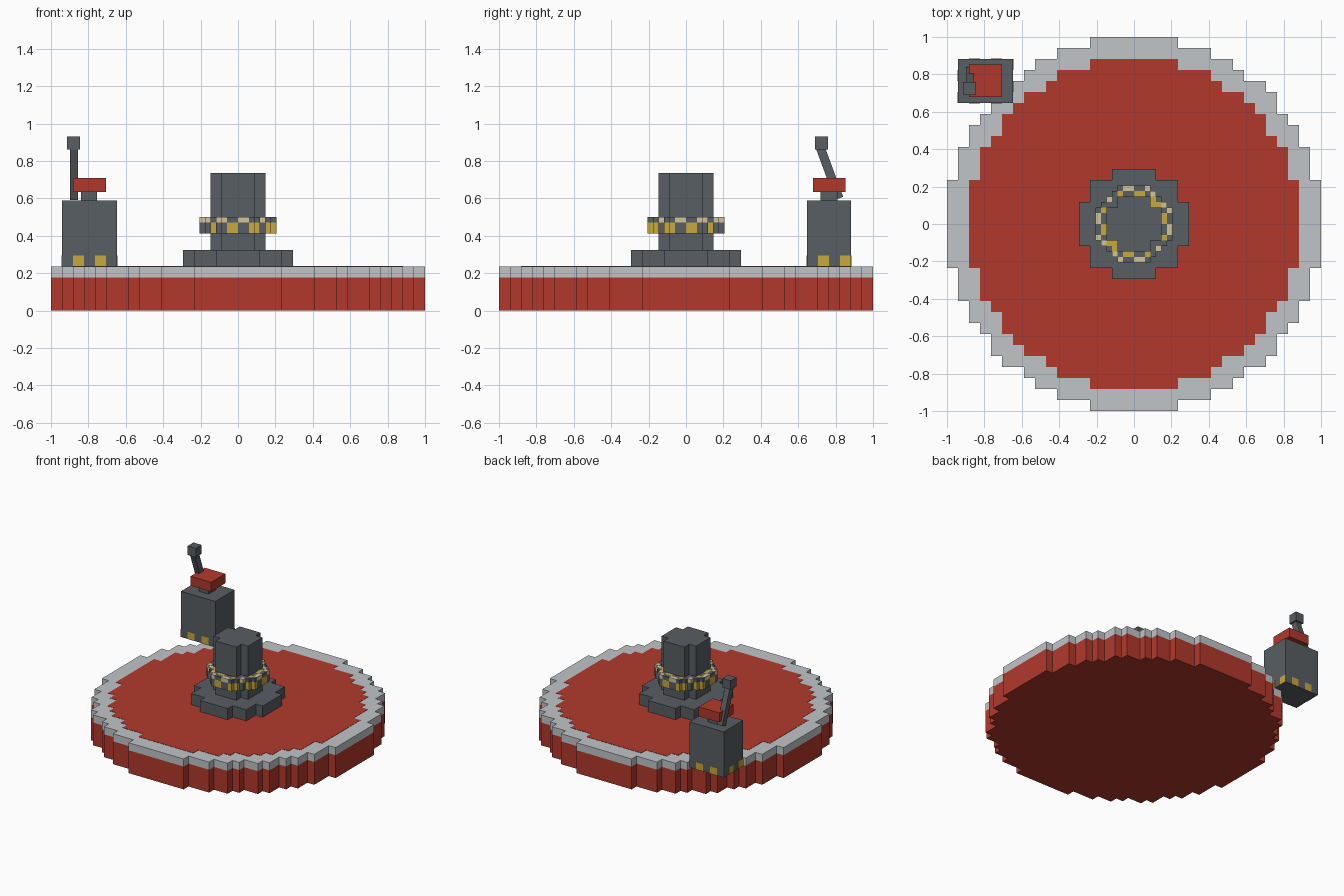
import bpy, bmesh, math
from mathutils import Matrix, Vector

if "Cube" in bpy.data.objects:
    bpy.data.objects.remove(bpy.data.objects["Cube"], do_unlink=True)

U = 1 / 17          # one building block
H = U / 2           # half block used on the collar


def material(name, r, g, b):
    def lin(c):
        c /= 255
        return c / 12.92 if c < 0.04 else ((c + 0.055) / 1.055) ** 2.4
    col = (lin(r), lin(g), lin(b), 1)
    m = bpy.data.materials.new(name)
    m.use_nodes = True
    m.diffuse_color = col
    m.node_tree.nodes["Principled BSDF"].inputs["Base Color"].default_value = col
    return m


RED = material("red", 178, 57, 44)
PALE = material("pale grey", 193, 197, 201)
DARK = material("dark grey", 88, 94, 99)
GOLD = material("gold", 200, 168, 60)
CREAM = material("cream", 212, 196, 155)


def finish(name, bm, *mats):
    me = bpy.data.meshes.new(name)
    bm.to_mesh(me)
    bm.free()
    for m in mats:
        me.materials.append(m)
    ob = bpy.data.objects.new(name, me)
    bpy.context.collection.objects.link(ob)
    return ob


def add_box(bm, lo, hi, index=0):
    lo, hi = Vector(lo), Vector(hi)
    mat = Matrix.Translation((lo + hi) / 2) @ Matrix.Diagonal((*(hi - lo), 1))
    verts = bmesh.ops.create_cube(bm, size=1, matrix=mat)["verts"]
    for f in {f for v in verts for f in v.link_faces}:
        f.material_index = index


def box(name, lo, hi, mat):
    bm = bmesh.new()
    add_box(bm, lo, hi)
    return finish(name, bm, mat)


def stepped_disc(name, n, z0, z1, mat):
    """Prism whose outline is a circle of n blocks across, cut in block steps."""
    centres = [i + 0.5 - n / 2 for i in range(n)]
    right = []
    for y in centres:
        half = max(x for x in centres if math.hypot(x, y) <= n / 2) + 0.5
        right += [(half, y - 0.5), (half, y + 0.5)]
    outline = right + [(-x, y) for x, y in reversed(right)]
    bm = bmesh.new()
    face = bm.faces.new([bm.verts.new((x * U, y * U, z0)) for x, y in outline])
    top = bmesh.ops.extrude_face_region(bm, geom=[face])["geom"]
    bmesh.ops.translate(bm, vec=(0, 0, z1 - z0),
                        verts=[v for v in top if isinstance(v, bmesh.types.BMVert)])
    bmesh.ops.remove_doubles(bm, verts=bm.verts, dist=0.0001)
    bmesh.ops.recalc_face_normals(bm, faces=bm.faces)
    return finish(name, bm, mat)


# Round platform with pale rim and flush floor
stepped_disc("platform_base", 34, 0, 3 * U, RED)
stepped_disc("platform_rim", 34, 3 * U, 4 * U, PALE)
stepped_disc("platform_floor", 30, 4 * U - 0.004, 4 * U + 0.002, RED)

# Central post
stepped_disc("post_foot", 10, 4 * U, 5.5 * U, DARK)
stepped_disc("post_column", 5, 5.5 * U, 12.5 * U, DARK)

# Chequered collar: cream cells along the top edge, gold cells between them
bm = bmesh.new()
cells = [i + 0.5 - 7 for i in range(14)]


def inside(x, y):
    return math.hypot(x, y) <= 7


for x in cells:
    for y in cells:
        if not inside(x, y) or math.hypot(x, y) < 4.5:
            continue
        border = not (inside(x + 1, y) and inside(x - 1, y)
                      and inside(x, y + 1) and inside(x, y - 1))
        odd = int(math.atan2(y, x) % math.tau / math.tau * 20) % 2
        for layer in range(3):
            if border:
                index = 2 * odd if layer == 2 else 1 - odd
            else:
                index = 1 - odd
            z = 7 * U + layer * H
            add_box(bm, ((x - 0.5) * H, (y - 0.5) * H, z),
                    ((x + 0.5) * H, (y + 0.5) * H, z + H), index)
finish("post_collar", bm, DARK, GOLD, CREAM)

# Control cabinet, with two gold patches along the foot of every side
X0, Y0, X1, Y1 = -16 * U, 11 * U, -11 * U, 15 * U
Z0, Z1 = 4 * U, 10 * U
box("cabinet", (X0, Y0, Z0), (X1, Y1, Z1), DARK)
bm = bmesh.new()
T = 0.002
for k in (1, 3):
    a, b = k * U, (k + 1) * U
    top = Z0 + U
    add_box(bm, (X0 + a, Y0 - T, Z0), (X0 + b, Y0, top))
    add_box(bm, (X1, Y0 + a, Z0), (X1 + T, Y0 + b, top))
    add_box(bm, (X1 - b, Y1, Z0), (X1 - a, Y1 + T, top))
    add_box(bm, (X0 - T, Y1 - b, Z0), (X0, Y1 - a, top))
finish("cabinet_patches", bm, GOLD)

# Push button
box("button_neck", (-0.84, 0.72, Z1), (-0.755, 0.81, 0.635), DARK)
box("button_cap", (-0.882, 0.68, 0.635), (-0.706, 0.853, 0.708), RED)

# Slanted lever with a cube knob
low, high = Vector((-0.877, 0.818, 0.6)), Vector((-0.877, 0.717, 0.875))
axis = high - low
lever = box("lever_arm", (-0.021, -0.024, -axis.length / 2),
            (0.021, 0.024, axis.length / 2), DARK)
lever.location = (low + high) / 2
lever.rotation_euler = (math.atan2(-axis.y, axis.z), 0, 0)
box("lever_knob", (-0.914, 0.69, 0.86), (-0.844, 0.76, 0.93), DARK)
